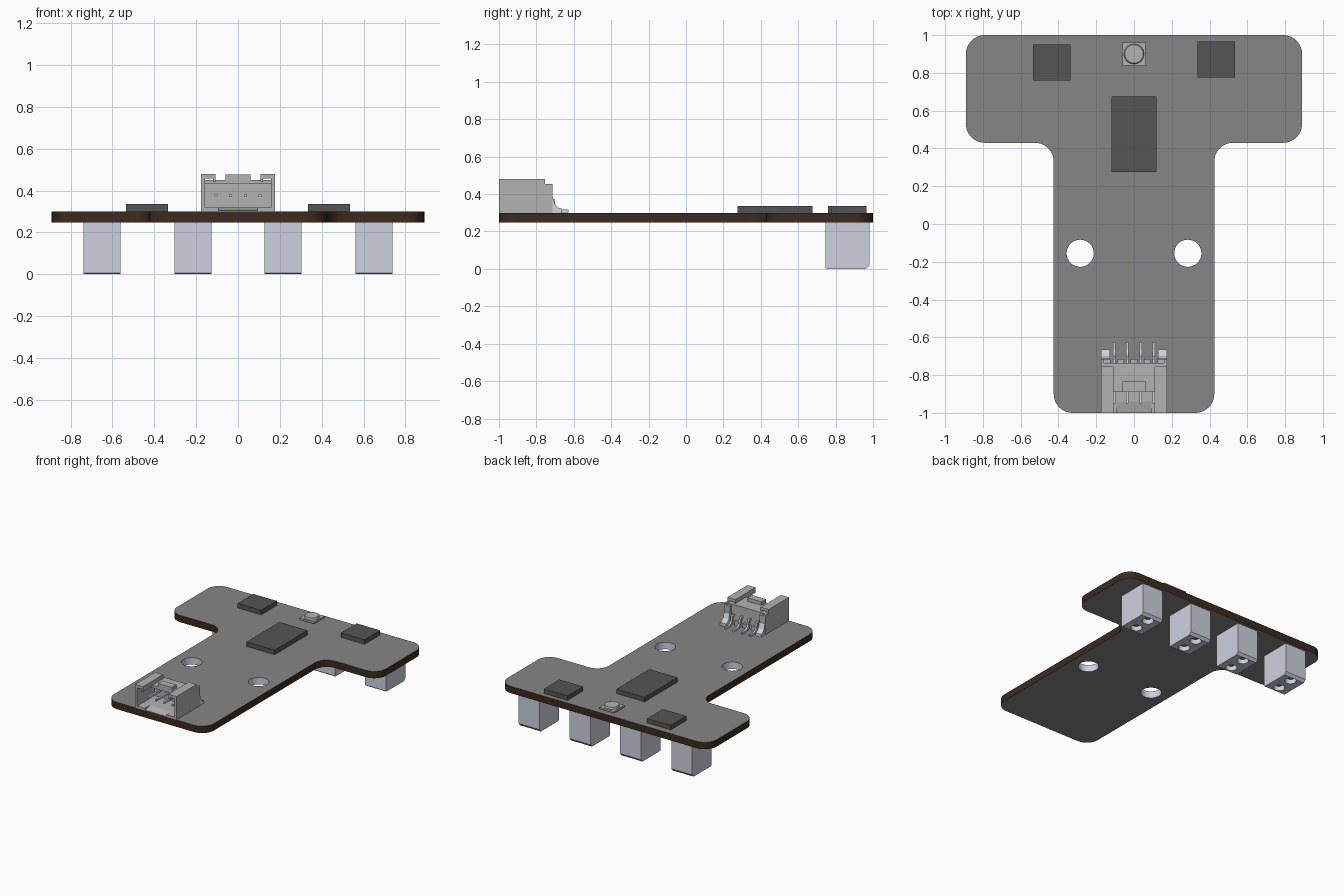
import bpy, bmesh
from math import sin, cos, pi, radians
from mathutils import Matrix, Vector

if "Cube" in bpy.data.objects:
    bpy.data.objects.remove(bpy.data.objects["Cube"])


def material(name, *rgb):
    m = bpy.data.materials.new(name)
    m.diffuse_color = (*rgb, 1)
    m.use_nodes = True
    m.node_tree.nodes["Principled BSDF"].inputs["Base Color"].default_value = m.diffuse_color
    return m


MASK = material("board_grey", 0.24, 0.24, 0.24)
CORE = material("board_brown", 0.045, 0.024, 0.013)
PALE = material("pale_lavender", 0.62, 0.64, 0.74)
DARK = material("chip_dark", 0.09, 0.09, 0.09)
BLUE = material("lens_blue", 0.08, 0.25, 0.45)
PLASTIC = material("plastic_grey", 0.45, 0.45, 0.45)
METAL = material("metal", 0.65, 0.67, 0.72)


def add(name, mesh, mat=None):
    ob = bpy.data.objects.new(name, mesh)
    bpy.context.collection.objects.link(ob)
    if mat:
        mesh.materials.append(mat)
    return ob


def smooth(mesh):
    mesh.shade_smooth()
    mesh.set_sharp_from_angle(angle=radians(32))


def bake(ob):
    bpy.context.view_layer.update()
    return bpy.data.meshes.new_from_object(
        ob.evaluated_get(bpy.context.evaluated_depsgraph_get()))


def from_bm(name, bm, mat):
    bmesh.ops.recalc_face_normals(bm, faces=bm.faces)
    mesh = bpy.data.meshes.new(name)
    bm.to_mesh(mesh)
    bm.free()
    return add(name, mesh, mat)


def box(name, x0, x1, y0, y1, z0, z1, mat):
    bm = bmesh.new()
    mid = Vector((x0 + x1, y0 + y1, z0 + z1)) / 2
    bmesh.ops.create_cube(bm, size=1, matrix=Matrix.Translation(mid)
                          @ Matrix.Diagonal((x1 - x0, y1 - y0, z1 - z0, 1)))
    return from_bm(name, bm, mat)


def side_prism(name, x0, x1, yz, mat):
    """Extrude a (y, z) profile along x."""
    bm = bmesh.new()
    face = bm.faces.new([bm.verts.new((x0, y, z)) for y, z in yz])
    ext = bmesh.ops.extrude_face_region(bm, geom=[face])["geom"]
    bmesh.ops.translate(bm, vec=(x1 - x0, 0, 0),
                        verts=[v for v in ext if isinstance(v, bmesh.types.BMVert)])
    return from_bm(name, bm, mat)


def disc(name, x, y, z0, z1, r0, r1, mat, n=32):
    bm = bmesh.new()
    bmesh.ops.create_cone(bm, cap_ends=True, segments=n, radius1=r0, radius2=r1,
                          depth=z1 - z0, matrix=Matrix.Translation((x, y, (z0 + z1) / 2)))
    ob = from_bm(name, bm, mat)
    smooth(ob.data)
    return ob


def arc(cx, cy, r, a0, a1, n=10):
    return [(cx + r * cos(radians(a0 + (a1 - a0) * i / n)),
             cy + r * sin(radians(a0 + (a1 - a0) * i / n))) for i in range(n + 1)]


# T-shaped board with rounded corners and two mounting holes
Z0, Z1, R = 0.247, 0.30, 0.1
half = (arc(0.425 - R, -1 + R, R, -90, 0) + arc(0.425 + R, 0.43 - R, R, 180, 90)
        + arc(0.89 - R, 0.43 + R, R, -90, 0) + arc(0.89 - R, 1 - R, R, 0, 90))
outline = half + [(-x, y) for x, y in reversed(half)]
holes = [arc(s * 0.285, -0.155, 0.072, 0, 360 - 360 / 32, 31) for s in (-1, 1)]
curve = bpy.data.curves.new("outline", 'CURVE')
curve.dimensions, curve.fill_mode, curve.extrude = '2D', 'BOTH', (Z1 - Z0) / 2
for loop in [outline] + holes:
    sp = curve.splines.new('POLY')
    sp.points.add(len(loop) - 1)
    for p, (x, y) in zip(sp.points, loop):
        p.co = (x, y, 0, 1)
    sp.use_cyclic_u = True
shape = add("board_outline", curve)
mesh = bake(shape)
bpy.data.objects.remove(shape)
bm = bmesh.new()
bm.from_mesh(mesh)
bmesh.ops.remove_doubles(bm, verts=bm.verts, dist=1e-4)
bmesh.ops.translate(bm, verts=bm.verts, vec=(0, 0, (Z0 + Z1) / 2))
board = from_bm("board", bm, MASK)
board.data.materials.append(CORE)
board.data.materials.append(PALE)
smooth(board.data)
for f in board.data.polygons:
    if abs(f.normal.z) < 0.5:
        c = f.center
        in_hole = (abs(c.x) - 0.285) ** 2 + (c.y + 0.155) ** 2 < 0.08 ** 2
        f.material_index = 2 if in_hole else 1

# Chips on the top face
box("left_chip", -0.535, -0.335, 0.76, 0.95, Z1, 0.335, DARK)
box("right_chip", 0.335, 0.535, 0.775, 0.965, Z1, 0.335, DARK)
box("main_chip", -0.12, 0.12, 0.275, 0.675, Z1, 0.335, DARK)

# Indicator light
box("light_foot", -0.045, 0.045, 0.85, 0.95, Z1, 0.309, DARK)
box("light_base", -0.062, 0.062, 0.838, 0.962, 0.307, 0.321, PLASTIC)
disc("light_lens", 0, 0.90, 0.321, 0.335, 0.053, 0.049, PLASTIC)

# Four sensors hanging below, each with two recessed lenses
sensor = side_prism("sensor", -0.089, 0.089,
                    [(0.745, Z0), (0.745, 0.006), (0.751, 0), (0.963, 0),
                     (0.98, 0.02), (0.98, Z0)], PALE)
LENS_Y = (0.80, 0.925)
for y in LENS_Y:
    cutter = disc("cutter", 0, y, -0.05, 0.05, 0.04, 0.04, PALE, 24)
    cutter.hide_render = True
    mod = sensor.modifiers.new("hole", 'BOOLEAN')
    mod.object, mod.solver = cutter, 'EXACT'
sensor_mesh = bake(sensor)
smooth(sensor_mesh)
for ob in [sensor] + [m.object for m in sensor.modifiers]:
    bpy.data.objects.remove(ob)
bm = bmesh.new()
for y in LENS_Y:
    bmesh.ops.create_uvsphere(bm, u_segments=20, v_segments=12, radius=0.034,
                              matrix=Matrix.Translation((0, y, 0.05)))
lens = from_bm("sensor_lenses", bm, BLUE)
smooth(lens.data)
lens_mesh = lens.data
bpy.data.objects.remove(lens)
for x in (-0.65, -0.215, 0.215, 0.65):
    add("sensor", sensor_mesh).location.x = x
    add("sensor_lenses", lens_mesh).location.x = x

# Connector housing: floor with ramped lip, back wall, roof and latch
box("connector_floor", -0.165, 0.165, -0.94, -0.735, Z1, 0.318, PLASTIC)
side_prism("connector_ramp", -0.092, 0.092,
           [(-1, Z1), (-1, 0.304), (-0.94, 0.318), (-0.94, Z1)], PLASTIC)
box("connector_back", -0.165, 0.165, -0.79, -0.735, Z1, 0.45, PLASTIC)
box("connector_roof", -0.165, 0.165, -0.89, -0.735, 0.43, 0.45, PLASTIC)
box("connector_latch", -0.06, 0.06, -0.89, -0.835, 0.448, 0.477, PLASTIC)

# Connector sides: wall, top flange with down-turned lip, floor rail, solder tab
wall = [(-1, Z1), (-1, 0.48), (-0.755, 0.48), (-0.755, 0.453), (-0.715, 0.453),
        (-0.715, Z1)]
tab = [(-0.735, 0.39), (-0.712, 0.385), (-0.70, 0.345), (-0.68, 0.325),
       (-0.665, 0.322), (-0.665, Z1), (-0.735, Z1)]
for s, side in ((-1, "left"), (1, "right")):
    def sbox(part, a, b, *rest):
        box(f"{side}_{part}", *sorted((s * a, s * b)), *rest)
    side_prism(side + "_wall", *sorted((s * 0.158, s * 0.176)), wall, PLASTIC)
    sbox("flange", 0.108, 0.16, -1, -0.755, 0.458, 0.48, PLASTIC)
    sbox("flange_lip", 0.108, 0.120, -1, -0.755, 0.44, 0.46, PLASTIC)
    sbox("floor_rail", 0.092, 0.16, -1, -0.938, Z1, 0.318, PLASTIC)
    sbox("rear_block", 0.125, 0.16, -0.74, -0.715, Z1, 0.44, PLASTIC)
    side_prism(side + "_solder_tab", *sorted((s * 0.126, s * 0.174)), tab, METAL)

# Rear comb ribs between the pins
for x in (-0.07, 0, 0.07):
    box("comb_rib", x - 0.018, x + 0.018, -0.737, -0.716, Z1, 0.335, PLASTIC)

# Bent contact pins: straight inside, curving down to a foot behind
top = [(-0.95, 0.382), (-0.74, 0.382), (-0.715, 0.382), (-0.704, 0.372),
       (-0.697, 0.335), (-0.685, 0.322), (-0.665, 0.317), (-0.627, 0.317)]
under = [(-0.627, 0.301), (-0.675, 0.301), (-0.700, 0.310), (-0.713, 0.330),
         (-0.722, 0.366), (-0.74, 0.368), (-0.95, 0.368)]
for x in (-0.105, -0.035, 0.035, 0.105):
    side_prism("contact_pin", x - 0.007, x + 0.007, top + under, METAL)
